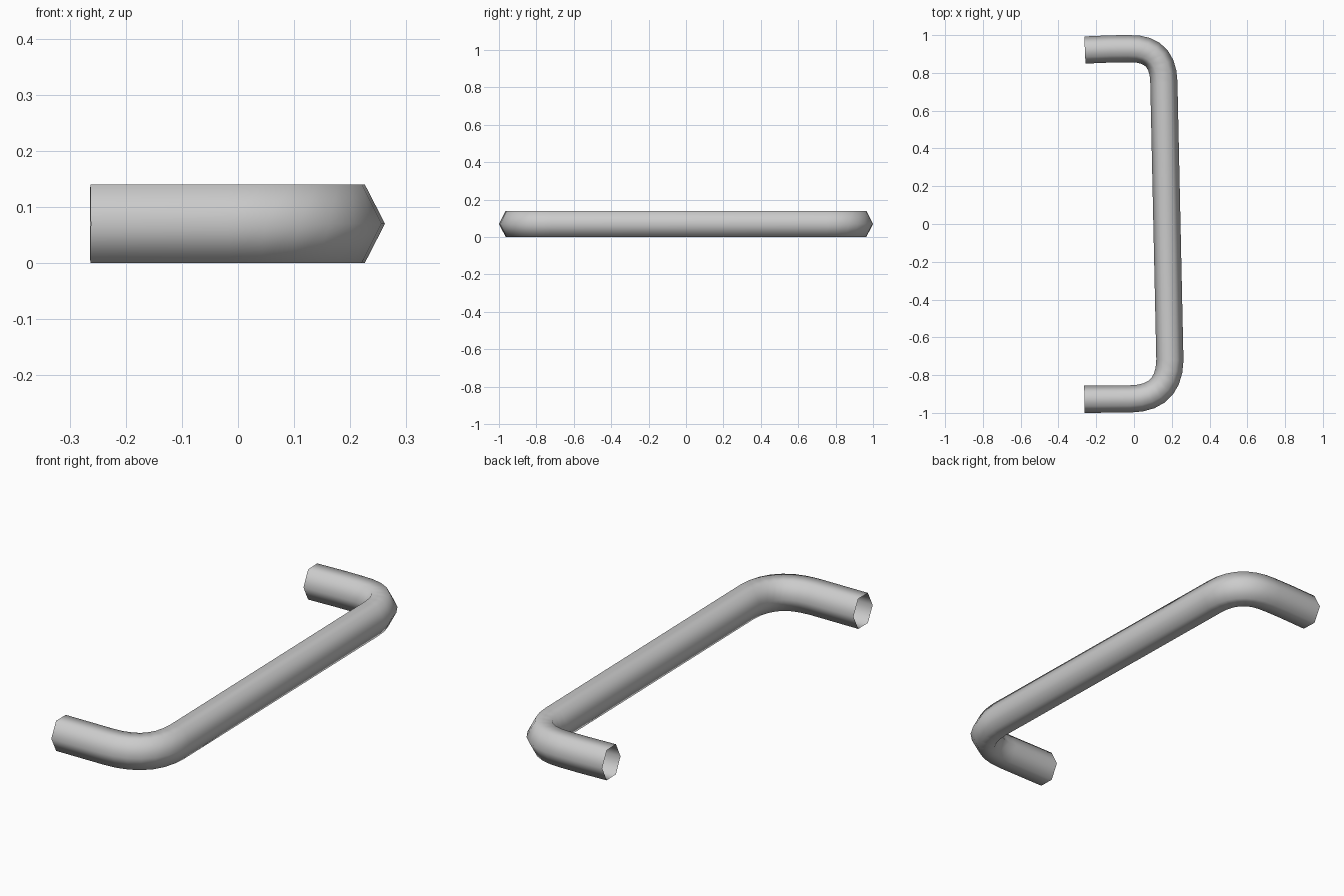
import bpy, bmesh, math
from mathutils import Vector

if "Cube" in bpy.data.objects:
    bpy.data.objects.remove(bpy.data.objects["Cube"])

HALF_W, HALF_H = 0.072, 0.07   # hexagonal section, points facing sideways


def bend(a, corner, b, n=7):
    """Rounded corner as a quadratic curve."""
    a, c, b = Vector(a), Vector(corner), Vector(b)
    return [a * (1 - t) ** 2 + c * 2 * t * (1 - t) + b * t * t
            for t in (i / n for i in range(n + 1))]


# Centre line of the handle, seen from above
path = [Vector((-0.263, -0.928))]
path += bend((-0.02, -0.926), (0.187, -0.924), (0.190, -0.72))
path += bend((0.158, 0.75), (0.156, 0.936), (-0.03, 0.928))
path += [Vector((-0.12, 0.927)), Vector((-0.26, 0.921))]

# Sweep the hexagon along the centre line, leaving both ends open
bm = bmesh.new()
rings = []
for i, p in enumerate(path):
    d_in = (p - path[max(i - 1, 0)]).normalized()
    d_out = (path[min(i + 1, len(path) - 1)] - p).normalized()
    d = (d_in + d_out).normalized()
    side = Vector((d.y, -d.x))
    ring = []
    for k in range(6):
        a = math.tau * k / 6
        q = p + side * HALF_W * math.cos(a)
        z = HALF_H + HALF_H * math.sin(a) / math.sin(math.pi / 3)
        ring.append(bm.verts.new((q.x, q.y, z)))
    rings.append(ring)
for r, s in zip(rings, rings[1:]):
    for k in range(6):
        bm.faces.new((r[k], r[(k + 1) % 6], s[(k + 1) % 6], s[k])).smooth = True
bmesh.ops.recalc_face_normals(bm, faces=bm.faces)

mesh = bpy.data.meshes.new("pull_handle")
bm.to_mesh(mesh)
bm.free()
handle = bpy.data.objects.new("pull_handle", mesh)
bpy.context.collection.objects.link(handle)
